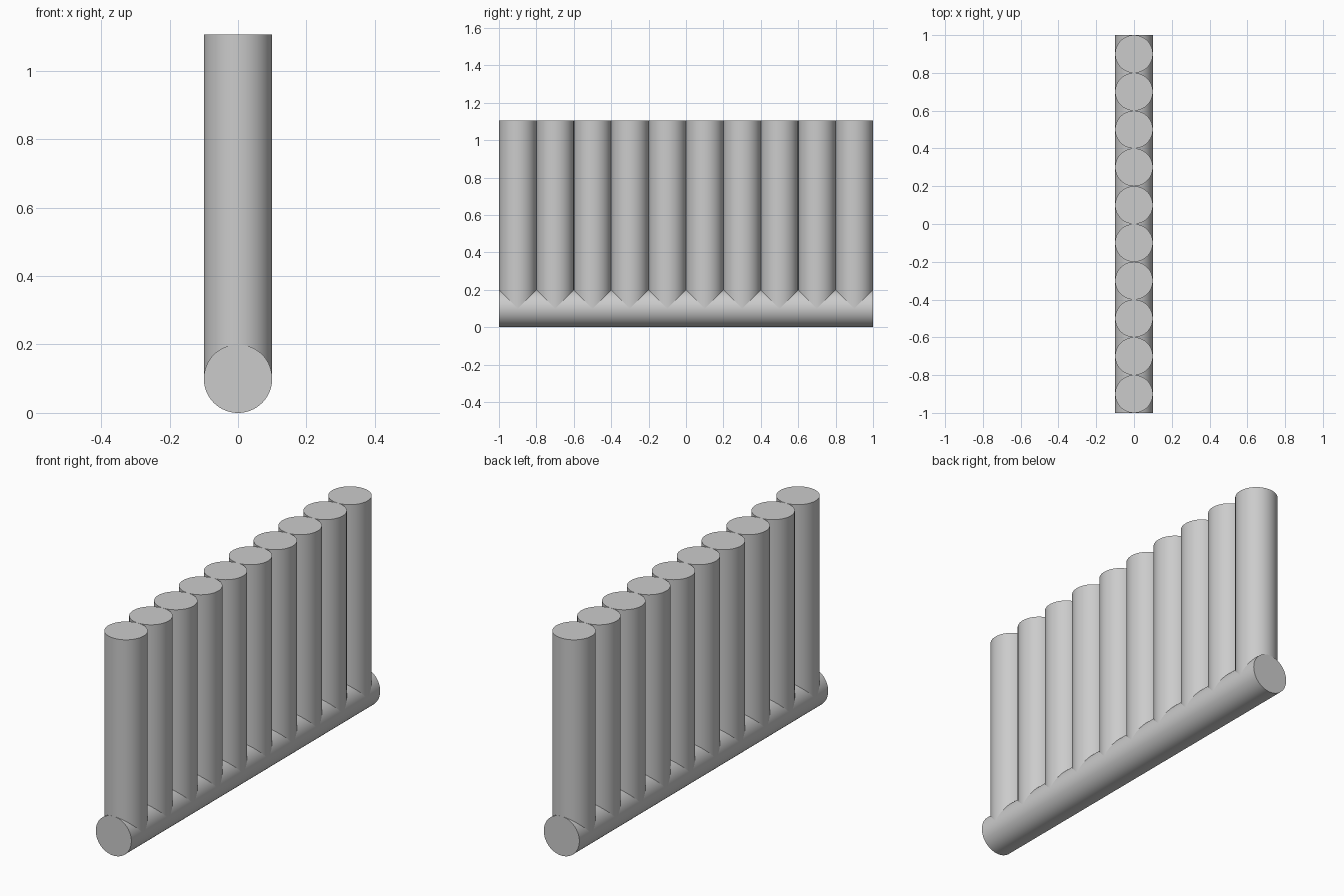
import bpy
import math

if "Cube" in bpy.data.objects:
    bpy.data.objects.remove(bpy.data.objects["Cube"])

RADIUS = 0.1
TOP = 1.106
COUNT = 10


def cylinder(name, length, location, rotation=(0, 0, 0)):
    bpy.ops.mesh.primitive_cylinder_add(vertices=64, radius=RADIUS, depth=length,
                                        location=location, rotation=rotation)
    obj = bpy.context.object
    obj.name = name
    bpy.ops.object.shade_smooth_by_angle(angle=math.radians(30))
    return obj


# Horizontal base log running front to back
cylinder("base_log", 2.0, (0, 0, RADIUS), (math.pi / 2, 0, 0))

# Row of touching upright posts, each rooted at the log's axis
for i in range(COUNT):
    y = -0.9 + 0.2 * i
    cylinder(f"upright_post_{i + 1}", TOP - RADIUS, (0, y, (TOP + RADIUS) / 2))
